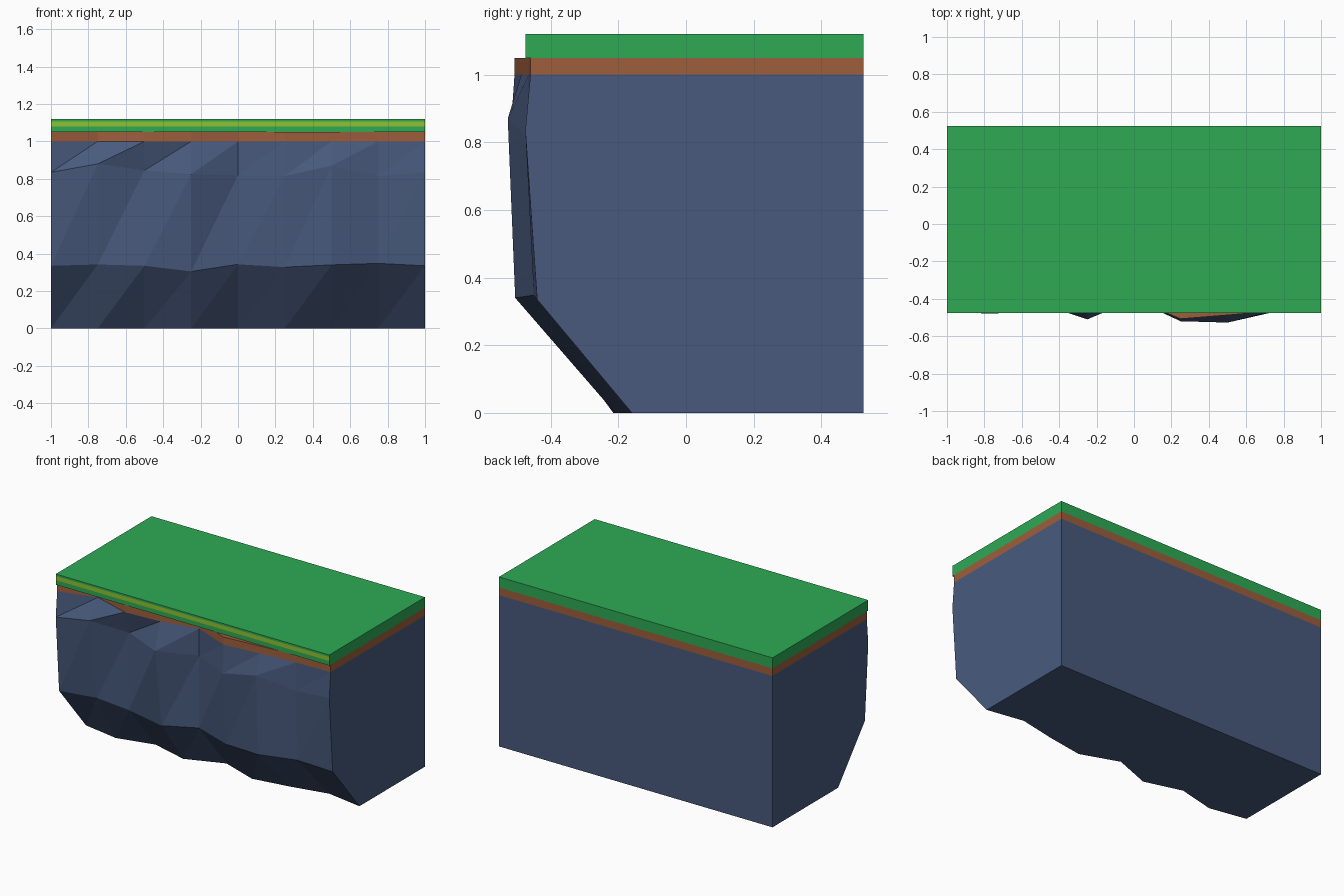
import bpy, bmesh

if "Cube" in bpy.data.objects:
    bpy.data.objects.remove(bpy.data.objects["Cube"])

BACK = 0.525


def material(name, rgb):
    """Flat colour from 0-255 sRGB values."""
    def lin(c):
        c /= 255
        return c / 12.92 if c <= 0.04045 else ((c + 0.055) / 1.055) ** 2.4
    m = bpy.data.materials.new(name)
    m.diffuse_color = [lin(c) for c in rgb] + [1]
    m.use_nodes = True
    m.node_tree.nodes["Principled BSDF"].inputs["Base Color"].default_value = m.diffuse_color
    return m


def block(name, rows, mats, top=True, bottom=True):
    """Solid with a faceted front made of stacked rows, flat sides and back."""
    bm = bmesh.new()
    grid = [[bm.verts.new(p) for p in row] for row in rows]
    # front facets, all split along the same diagonal
    for lo, hi in zip(grid, grid[1:]):
        for i in range(len(lo) - 1):
            bm.faces.new((lo[i], lo[i + 1], hi[i + 1]))
            bm.faces.new((lo[i], hi[i + 1], hi[i]))
    # back corners: left/right, bottom/top
    z0, z1 = rows[0][0][2], rows[-1][0][2]
    lb, rb, rt, lt = [bm.verts.new((x, BACK, z)) for x, z in
                      ((-1, z0), (1, z0), (1, z1), (-1, z1))]
    bm.faces.new((lb, lt, rt, rb))
    bm.faces.new([r[0] for r in grid] + [lt, lb])
    bm.faces.new([r[-1] for r in grid] + [rt, rb])
    if top:
        bm.faces.new(grid[-1] + [rt, lt])
    if bottom:
        bm.faces.new(grid[0] + [rb, lb])
    bmesh.ops.recalc_face_normals(bm, faces=bm.faces)
    me = bpy.data.meshes.new(name)
    bm.to_mesh(me)
    bm.free()
    for m in mats:
        me.materials.append(m)
    ob = bpy.data.objects.new(name, me)
    bpy.context.collection.objects.link(ob)
    return ob


rock = material("slate rock", (72, 90, 125))
soil = material("brown soil", (158, 94, 60))
grass = material("green grass", (46, 170, 85))
lime = material("lime edge", (142, 194, 48))

# depth (y) and height (z) of the rock facets, left to right
xs = [-1 + 0.25 * i for i in range(9)]
foot_y = [-.16, -.205, -.145, -.215, -.12, -.21, -.17, -.118, -.16]
low_y = [-.44, -.405, -.425, -.44, -.405, -.475, -.505, -.45, -.44]
low_z = [.335, .342, .335, .305, .343, .328, .34, .348, .335]
high_y = [-.475, -.478, -.42, -.51, -.405, -.52, -.527, -.47, -.475]
high_z = [.835, .88, .845, .825, .82, .815, .87, .815, .835]
rim_y = [-.46, -.39, -.47, -.455, -.405, -.507, -.487, -.465, -.46]


def level(ys, z):
    return [(x, y, z) for x, y in zip(xs, ys)]


# rock face
block("cliff_rock", [level(foot_y, 0), list(zip(xs, low_y, low_z)),
                     list(zip(xs, high_y, high_z)), level(rim_y, 1.0)],
      [rock], top=False)

# soil band following the rock rim
block("soil_layer", [level(rim_y, 1.0), level(rim_y, 1.05)], [soil], bottom=False)

# grass slab with a lime stripe along its front
turf = block("grass_slab", [[(-1, -.475, z), (1, -.475, z)]
                            for z in (1.05, 1.08, 1.107, 1.12)], [grass, lime])
for f in turf.data.polygons:
    if f.normal.y < -0.9 and 1.08 < f.center.z < 1.107:
        f.material_index = 1
